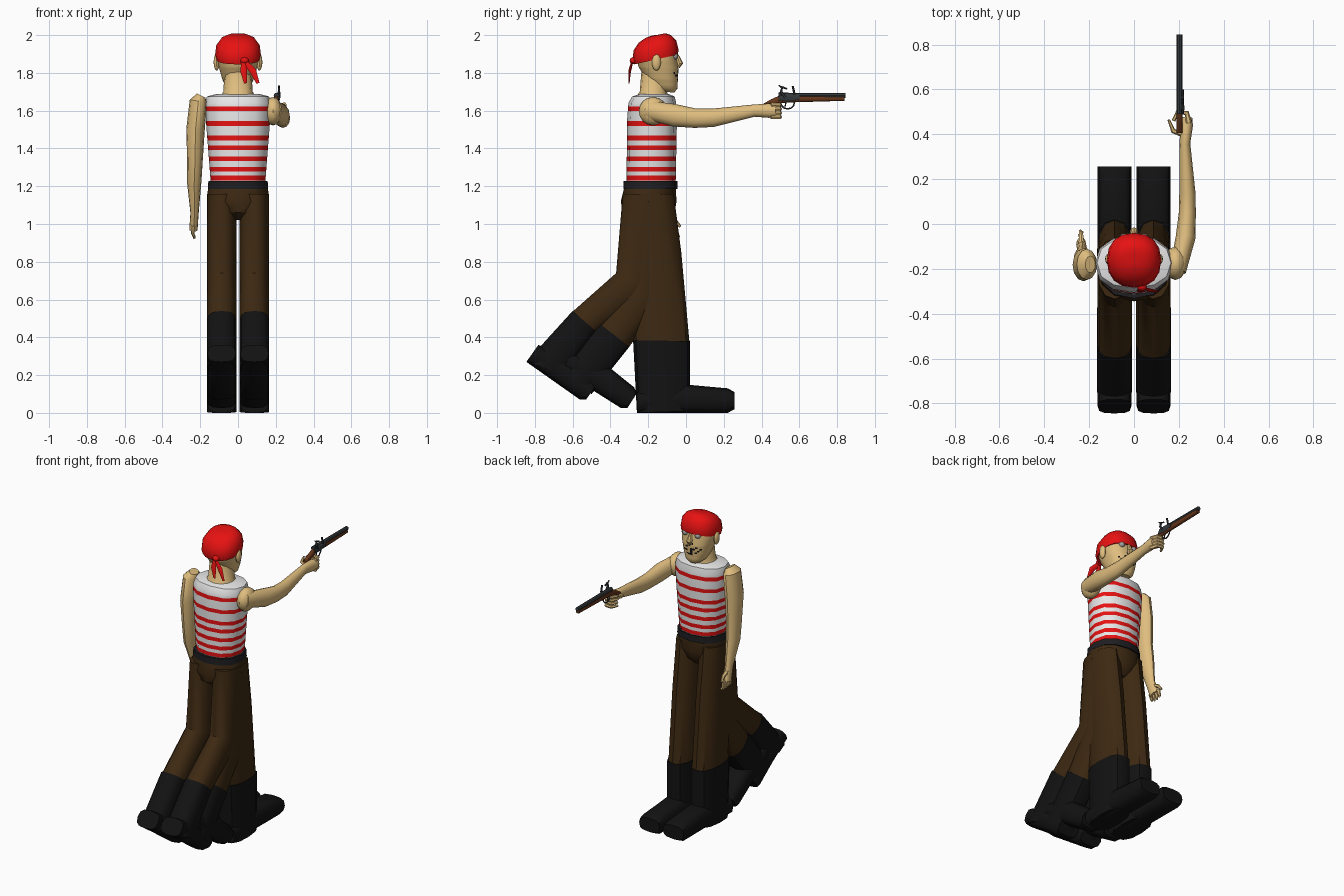
import bpy, bmesh, math, random
from mathutils import Vector as V

if "Cube" in bpy.data.objects:
    bpy.data.objects.remove(bpy.data.objects["Cube"])
random.seed(4)


def mat(name, r, g, b):
    m = bpy.data.materials.new(name)
    m.diffuse_color = (r, g, b, 1)
    m.use_nodes = True
    m.node_tree.nodes["Principled BSDF"].inputs["Base Color"].default_value = m.diffuse_color
    return m


SKIN = mat("skin", .74, .51, .21)
RED = mat("red", .82, .006, .006)
WHITE = mat("white", .82, .82, .82)
BROWN = mat("brown_cloth", .047, .022, .006)
BLACK = mat("boot_black", .006, .006, .006)
BELT = mat("belt_black", .013, .013, .015)
WOOD = mat("gun_wood", .13, .036, .01)
STEEL = mat("gun_steel", .035, .04, .044)
GREY = mat("eye_grey", .36, .36, .36)


def finish(bm, name, mats):
    bmesh.ops.recalc_face_normals(bm, faces=bm.faces)
    me = bpy.data.meshes.new(name)
    bm.to_mesh(me)
    bm.free()
    for m in mats:
        me.materials.append(m)
    ob = bpy.data.objects.new(name, me)
    bpy.context.collection.objects.link(ob)
    bpy.ops.object.select_all(action='DESELECT')
    ob.select_set(True)
    bpy.context.view_layer.objects.active = ob
    bpy.ops.object.shade_smooth_by_angle(angle=math.radians(40))


def loft(name, rings, mats, n=12, p=2.3, rule=None):
    """Skin rings given as (centre, half axis u, half axis v); p squares the section."""
    bm = bmesh.new()
    sup = lambda t: math.copysign(abs(t) ** (2 / p), t) if abs(t) > 1e-6 else 0
    turn = [2 * math.pi * i / n for i in range(n)]
    loops = [[bm.verts.new(c + u * sup(math.cos(a)) + v * sup(math.sin(a))) for a in turn]
             for c, u, v in rings]
    for a, b in zip(loops, loops[1:]):
        for i in range(n):
            j = (i + 1) % n
            bm.faces.new((a[i], a[j], b[j], b[i]))
    bm.faces.new(loops[0])
    bm.faces.new(loops[-1])
    if rule:
        for f in bm.faces:
            f.material_index = rule(f.calc_center_median())
    finish(bm, name, mats)


def span(name, x, w, secs, m, **k):
    """Loft between pairs of edge points seen from the side: (y, z, y, z), half width w."""
    rings = []
    for y0, z0, y1, z1 in secs:
        a, b = V((x, y0, z0)), V((x, y1, z1))
        rings.append(((a + b) / 2, V((w, 0, 0)), (b - a) / 2))
    loft(name, rings, [m], **k)


def stack(name, secs, mats, cuts=(), tilt=0, **k):
    """Loft upward through (z, back y, front y, half width), with extra rings at cuts."""
    rows = list(secs)
    for z in cuts:
        for a, b in zip(secs, secs[1:]):
            if a[0] < z < b[0]:
                t = (z - a[0]) / (b[0] - a[0])
                rows.append(tuple(i + (j - i) * t for i, j in zip(a, b)))
    rings = []
    for z, y0, y1, w in sorted(rows):
        rings.append((V((0, (y0 + y1) / 2, z + tilt * w / 2)), V((w, 0, 0)),
                      V((0, (y1 - y0) / 2, tilt * w / 2))))
    loft(name, rings, mats, **k)


def tube(name, pts, r, m, n=6, up=(1, 0, 0), flat=1):
    """Tube through points; r is (start, end) radius, or each point carries its own."""
    P = [V(q[:3]) for q in pts]
    rings, last = [], len(P) - 1
    for i, q in enumerate(pts):
        t = (P[min(i + 1, last)] - P[max(i - 1, 0)]).normalized()
        u = t.cross(V(up)).normalized()
        rad = q[3] if len(q) > 3 else r[0] + (r[1] - r[0]) * i / last
        rings.append((P[i], u * rad, u.cross(t) * rad * flat))
    loft(name, rings, [m], n=n, p=2)


def ball(name, c, r, m):
    bm = bmesh.new()
    bmesh.ops.create_uvsphere(bm, u_segments=12, v_segments=8, radius=1)
    for v in bm.verts:
        v.co = V([c[i] + v.co[i] * r[i] for i in range(3)])
    finish(bm, name, [m])


SIDES = ((-1, "left"), (1, "right"))

# striped shirt, stripes cut as rings
stripes = (1.243, 1.29, 1.345, 1.403, 1.455, 1.532, 1.61)
stack("shirt", [(1.2, -.315, -.055, .143), (1.55, -.312, -.048, .17), (1.64, -.305, -.052, .174),
                (1.675, -.285, -.06, .165), (1.687, -.25, -.09, .12)], [WHITE, RED],
      cuts=[z + d for z in stripes for d in (-.0125, .0125)],
      rule=lambda c: int(any(abs(c.z - z) < .012 for z in stripes)))

# belt and seat of the trousers
stack("belt", [(1.185, -.332, -.045, .16), (1.228, -.332, -.045, .157)], [BELT])
stack("trouser_seat", [(1.02, -.27, -.1, .04), (1.06, -.335, -.06, .11),
                       (1.12, -.345, -.05, .165), (1.2, -.325, -.055, .158)], [BROWN])


def leg(pose, knee, top, bottom, toe):
    """Trouser leg, boot shaft and foot of one pose, on both sides."""
    heel, toe = V(bottom[:2]), V(toe)
    along = toe - heel
    rise = V((-along.y, along.x)).normalized()
    foot = []
    for t, h in ((0, .11), (.5, .15), (.93, .13), (1, .09)):
        a = heel + along * t + rise * (.02 if t == 1 else 0)
        foot.append((*a, *(a + rise * h)))
    inside = V(top) * .93 + V(bottom) * .07
    for s, sn in SIDES:
        span(f"{sn}_{pose}_trouser_leg", s * .086, .077, [(-.335, 1.16, -.065, 1.16), knee, inside], BROWN)
        span(f"{sn}_{pose}_boot_shaft", s * .087, .078, [top, bottom], BLACK, p=2.7)
        span(f"{sn}_{pose}_boot_foot", s * .087, .075, foot, BLACK, p=3)


# three stride poses
leg("standing", (-.31, .85, -.025, .85), (-.28, .385, .02, .38), (-.26, 0, .02, .01), (.257, 0))
leg("stepping", (-.34, .66, -.12, .59), (-.46, .475, -.3, .35), (-.66, .225, -.5, .1), (-.32, .01))
leg("trailing", (-.37, .74, -.16, .65), (-.6, .54, -.475, .43), (-.845, .27, -.64, .2), (-.54, .055))

# neck and head, stubble coloured by place on the face
stack("neck", [(1.66, -.275, -.09, .1), (1.7, -.245, -.1, .078), (1.82, -.235, -.095, .07)], [SKIN])


def stubble(c):
    d = abs(c.x) / .055 + abs(c.z - 1.797) / .04
    return int(c.y > -.085 and d < 1.25 and random.random() < (.85 if d < .7 else .4))


stack("head", [(1.7, -.14, -.062, .035), (1.722, -.18, -.046, .062), (1.77, -.215, -.043, .083),
               (1.83, -.25, -.04, .1), (1.88, -.265, -.048, .112), (1.93, -.26, -.055, .108)],
      [SKIN, BLACK], cuts=[1.741 + .012 * i for i in range(11)], tilt=-.1, n=40, rule=stubble)
tube("nose", [(0, -.048, 1.895, .009), (0, -.034, 1.85, .019), (0, -.045, 1.832, .013)], None, SKIN, n=8)
for s, sn in SIDES:
    ball(f"{sn}_eye", (s * .045, -.06, 1.888), (.02, .018, .018), GREY)
    ball(f"{sn}_ear", (s * .113, -.157, 1.857), (.016, .024, .045), SKIN)

# headscarf with knot and two tails
stack("headscarf", [(1.845, -.275, -.042, .116), (1.87, -.284, -.04, .121), (1.92, -.277, -.052, .115),
                    (1.96, -.25, -.08, .09), (1.985, -.215, -.11, .055), (1.998, -.18, -.14, .01)],
      [RED], tilt=.45, n=16)
ball("scarf_knot", (.035, -.28, 1.865), (.022, .018, .018), RED)
for x, sn in ((.04, "inner"), (.106, "outer")):
    tube(f"scarf_tail_{sn}", [(.03, -.283, 1.865, .012), (x * .75, -.298, 1.81, .018), (x, -.302, 1.745, .008)],
         None, RED, up=(0, 1, 0), flat=.4)

# hanging left arm and hand
tube("left_arm", [(-.195, -.18, 1.68, .025), (-.21, -.18, 1.65, .046), (-.225, -.182, 1.5, .049),
                  (-.228, -.175, 1.33, .041), (-.232, -.16, 1.22, .038), (-.23, -.12, 1.06, .022),
                  (-.236, -.09, .97, .022)], None, SKIN, n=12, up=(0, 1, 0), flat=1.5)
for i in range(4):
    y = -.128 + .024 * i
    tube(f"left_finger_{i}", [(-.236, y, .99), (-.24, y + .008, .95), (-.23, y + .02, .92 + .008 * abs(i - 1.5))],
         (.012, .006), SKIN, up=(0, 1, 0))
tube("left_thumb", [(-.235, -.1, 1.035), (-.235, -.055, 1.015), (-.24, -.03, .985)], (.015, .007), SKIN)

# raised right arm and fist
ball("right_shoulder", (.185, -.175, 1.597), (.05, .075, .075), SKIN)
tube("right_arm", [(.195, -.21, 1.605, .037), (.23, -.06, 1.575, .044), (.238, .05, 1.56, .038),
                   (.238, .14, 1.562, .036), (.227, .36, 1.6, .024), (.235, .44, 1.6, .028),
                   (.238, .475, 1.598, .022)], None, SKIN, n=12, up=(0, 0, 1), flat=1.35)
for i in range(4):
    z = 1.567 + .021 * i
    tube(f"right_finger_{i}", [(.245, .45, z), (.235, .495, z), (.195, .5, z), (.176, .46, z)],
         (.014, .008), SKIN, up=(0, 0, 1))
tube("right_thumb", [(.225, .4, 1.605), (.175, .415, 1.615), (.155, .465, 1.625)], (.016, .006), SKIN, up=(0, 0, 1))

# flintlock pistol
GX = .203
LX = GX + .014
tube("barrel", [(GX, .49, 1.681), (GX, .845, 1.681)], (.014, .013), STEEL, n=8)
span("pistol_stock", GX, .0135, [(.405, 1.615, .405, 1.634), (.46, 1.622, .45, 1.66), (.505, 1.64, .5, 1.682),
                                 (.56, 1.644, .56, 1.684), (.838, 1.652, .838, 1.676)], WOOD)
span("lock_plate", LX, .005, [(.49, 1.655, .49, 1.675), (.54, 1.648, .54, 1.69), (.6, 1.658, .6, 1.682)], STEEL)
tube("hammer", [(LX, .525, 1.67), (LX, .503, 1.7), (LX, .51, 1.725), (LX, .535, 1.715)], (.009, .005), STEEL)
tube("hammer_spur", [(LX, .51, 1.72), (LX, .49, 1.735)], (.006, .003), STEEL)
tube("frizzen", [(LX, .575, 1.685), (LX, .565, 1.73)], (.006, .006), STEEL)
guard = [(GX, .5375 - .0375 * math.cos(a), 1.647 - .038 * math.sin(a)) for a in (i * math.pi / 6 for i in range(7))]
tube("trigger_guard", guard, (.004, .004), STEEL)
tube("trigger", [(GX, .53, 1.65), (GX, .524, 1.62)], (.004, .003), STEEL)
